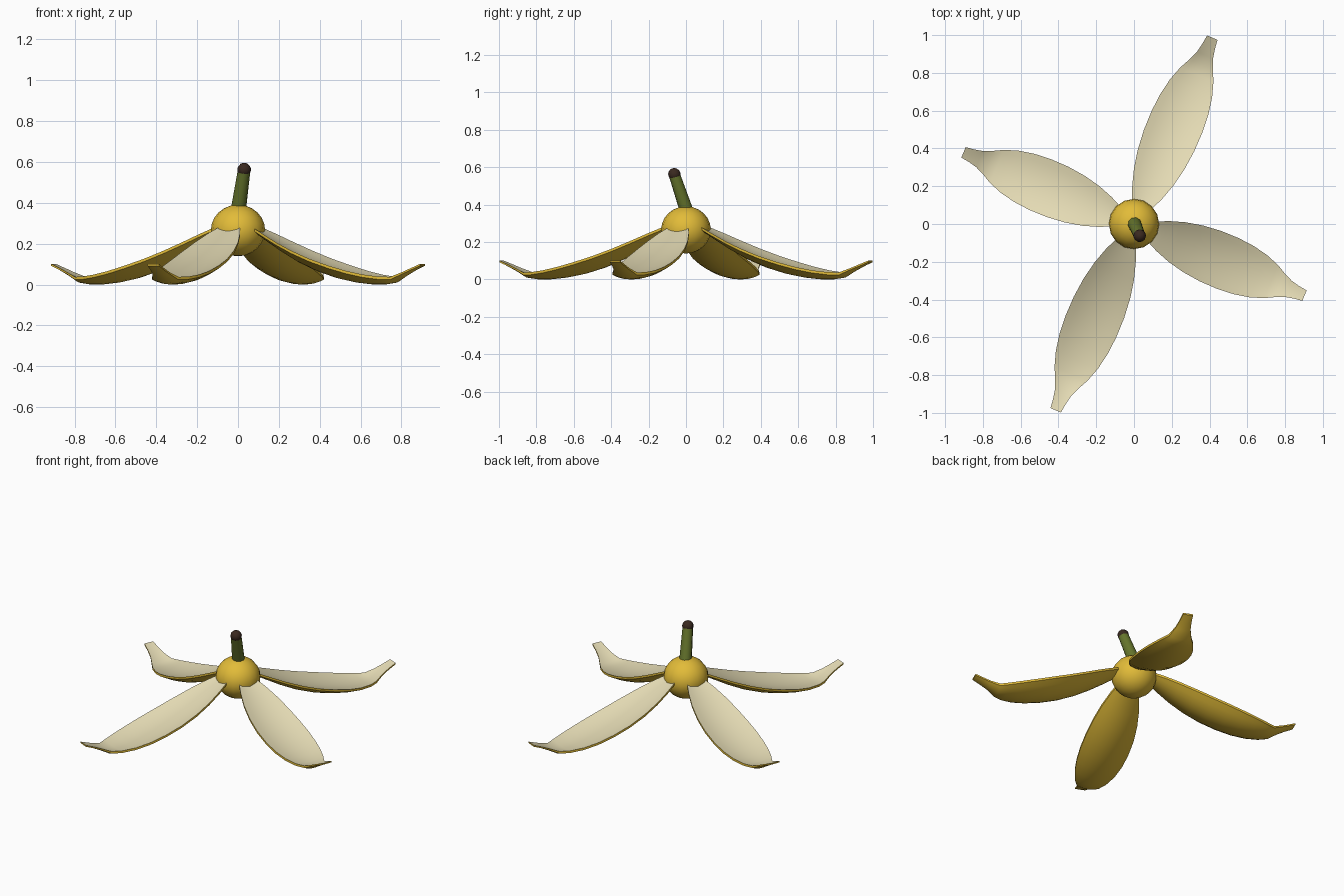
import bpy, math
from mathutils import Vector

if "Cube" in bpy.data.objects:
    bpy.data.objects.remove(bpy.data.objects["Cube"])


def material(name, rgb):
    m = bpy.data.materials.new(name)
    m.diffuse_color = (*rgb, 1)
    m.use_nodes = True
    m.node_tree.nodes["Principled BSDF"].inputs["Base Color"].default_value = m.diffuse_color
    return m


CREAM = material("cream_inside", (0.78, 0.71, 0.46))
YELLOW = material("yellow_skin", (0.76, 0.50, 0.04))
GREEN = material("green_stem", (0.13, 0.175, 0.025))
BROWN = material("dark_brown", (0.042, 0.022, 0.014))


def smooth(ob, angle=35):
    bpy.ops.object.select_all(action='DESELECT')
    ob.select_set(True)
    bpy.context.view_layer.objects.active = ob
    bpy.ops.object.shade_smooth_by_angle(angle=math.radians(angle))


# Peel flap stations: radius, half width, rim height, underside middle height
STATIONS = [
    (0.10, 0.052, 0.285, 0.258), (0.18, 0.086, 0.249, 0.210),
    (0.27, 0.114, 0.208, 0.157), (0.37, 0.134, 0.166, 0.105),
    (0.48, 0.145, 0.126, 0.061), (0.59, 0.146, 0.093, 0.029),
    (0.69, 0.138, 0.067, 0.010), (0.78, 0.121, 0.049, 0.001),
    (0.86, 0.095, 0.039, 0.001), (0.915, 0.068, 0.038, 0.009),
    (0.97, 0.046, 0.060, 0.040), (1.02, 0.036, 0.081, 0.066),
    (1.07, 0.030, 0.101, 0.092)]


def peel_flap(name, angle, stretch):
    n = 8
    d = Vector((math.cos(angle), math.sin(angle), 0))
    side = Vector((-d.y, d.x, 0))
    verts, faces, mats = [], [], []
    row = 2 * (n + 1)
    # Each section is a closed loop: shallow inside, then fuller underside
    for r, w, rim, low in STATIONS:
        thick = 0.014 if r < 0.95 else 0.009
        depth = rim - thick - low
        for under in (0, 1):
            for i in range(n + 1):
                s = (2 * i / n - 1) * (-1 if under else 1)
                p = d * r * stretch + side * w * s
                cup = depth * (1 - s * s)
                p.z = rim - thick - cup if under else rim - 0.5 * cup
                verts.append(p)
    last = len(STATIONS) - 1
    for a in range(last):
        for i in range(row):
            j = (i + 1) % row
            k = a * row
            faces.append((k + i, k + row + i, k + row + j, k + j))
            mats.append(0 if i < n else 1)
    # End caps
    for base, flip in ((0, False), (last * row, True)):
        for i in range(n):
            f = (base + i, base + i + 1, base + row - 2 - i, base + row - 1 - i)
            faces.append(f[::-1] if flip else f)
            mats.append(1)
    me = bpy.data.meshes.new(name)
    me.from_pydata(verts, [], faces)
    me.materials.append(CREAM)
    me.materials.append(YELLOW)
    for p, m in zip(me.polygons, mats):
        p.material_index = m
    ob = bpy.data.objects.new(name, me)
    bpy.context.collection.objects.link(ob)
    smooth(ob, 40)


for k in range(4):
    peel_flap("peel_flap_%d" % (k + 1), math.radians(67.2 + 90 * k),
              0.915 if k % 2 else 1.0)

# Rounded crown where the flaps meet
bpy.ops.mesh.primitive_uv_sphere_add(segments=16, ring_count=12, radius=0.133,
                                     location=(0, 0, 0.265))
crown = bpy.context.object
crown.name = "crown"
crown.scale.z = 0.95
crown.data.materials.append(YELLOW)
smooth(crown)

# Leaning stem
a, b = Vector((-0.002, 0.012, 0.34)), Vector((0.03, -0.062, 0.56))
axis = b - a
turn = axis.to_track_quat('Z', 'Y').to_euler()
bpy.ops.mesh.primitive_cone_add(vertices=10, radius1=0.038, radius2=0.031,
                                depth=axis.length, location=(a + b) / 2, rotation=turn)
stem = bpy.context.object
stem.name = "stem"
stem.data.materials.append(GREEN)
smooth(stem, 40)

# Dark stem end
bpy.ops.mesh.primitive_uv_sphere_add(segments=10, ring_count=8, radius=0.034,
                                     location=b + Vector((0, 0, 0.002)), rotation=turn)
tip = bpy.context.object
tip.name = "stem_end"
tip.data.materials.append(BROWN)
smooth(tip, 50)
